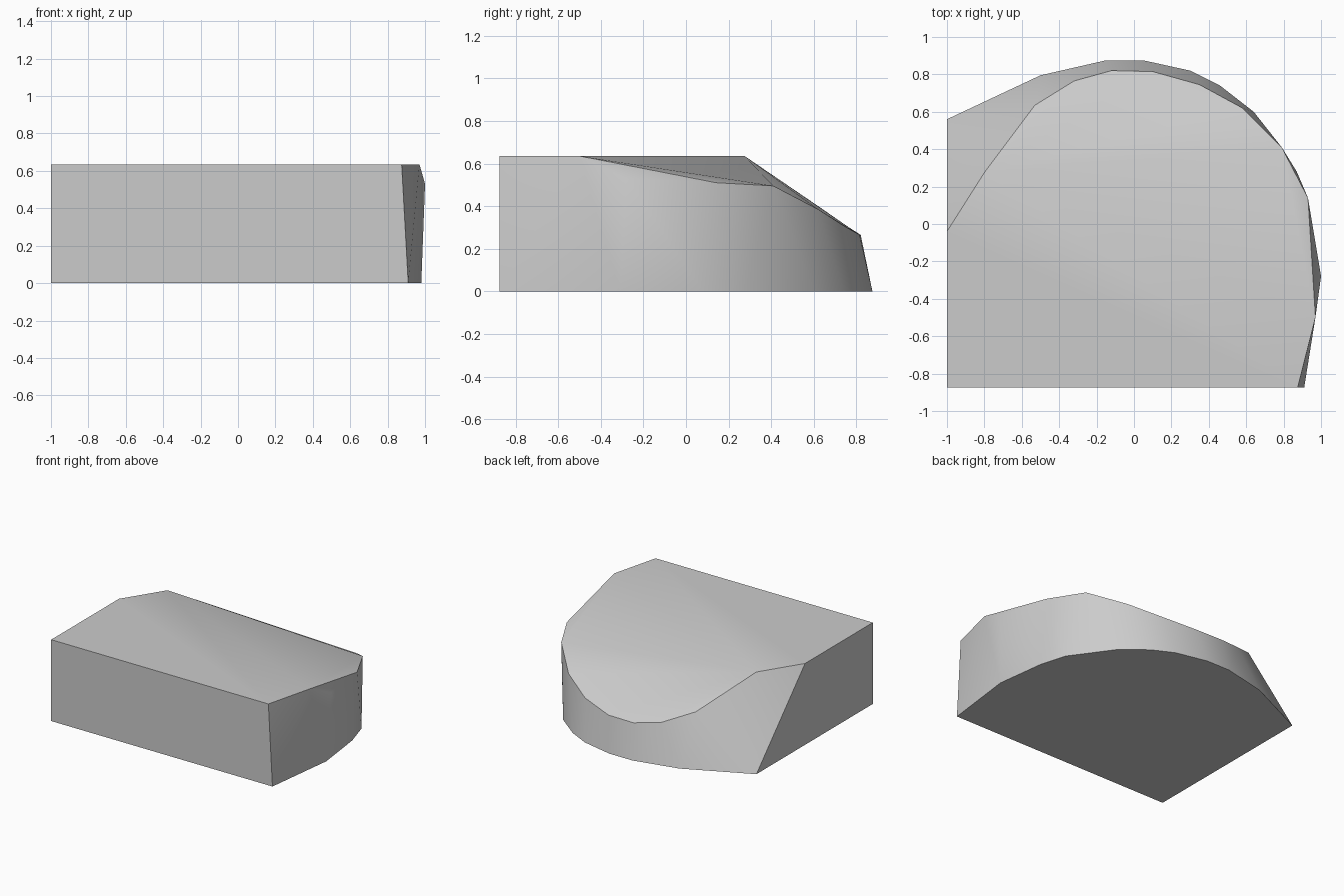
import bpy, bmesh
from mathutils import Vector

cube = bpy.data.objects.get("Cube")
if cube:
    bpy.data.objects.remove(cube, do_unlink=True)

H = 0.635      # height of the flat deck
FRONT = -0.875

grey = bpy.data.materials.new("light_grey")
grey.use_nodes = True
grey.diffuse_color = (0.6, 0.6, 0.6, 1)
grey.node_tree.nodes["Principled BSDF"].inputs["Base Color"].default_value = grey.diffuse_color

bm = bmesh.new()
group = {}     # face -> name of the surface it belongs to


def verts(points):
    return [bm.verts.new(p) for p in points]


def add(name, *corners):
    group[bm.faces.new(corners)] = name


def zip_strip(name, low, high):
    """Join two chains with triangles along the shorter diagonal."""
    i = j = 0
    while i < len(low) - 1 or j < len(high) - 1:
        up = (low[i].co - high[j + 1].co).length if j < len(high) - 1 else 99
        along = (low[i + 1].co - high[j].co).length if i < len(low) - 1 else 99
        if along < up:
            add(name, low[i], low[i + 1], high[j])
            i += 1
        else:
            add(name, low[i], high[j + 1], high[j])
            j += 1


# Curved foot and rim, from the front right corner round to the left wall
foot = verts((x, y, 0) for x, y in [
    (.91, FRONT), (.98, -.31), (.93, .08), (.87, .28), (.64, .6), (.46, .74),
    (.3, .82), (.05, .875), (-.15, .875), (-.5, .795), (-1, .56)])
rim = verts([
    (.875, FRONT, H), (.97, -.5, H), (1, -.28, .53), (.93, .14, .51),
    (.79, .41, .495), (.58, .62, .385), (.35, .745, .305), (.1, .815, .265),
    (-.12, .82, .265), (-.32, .765, .3), (-.53, .635, .39), (-.8, .275, H), (-1, -.04, H)])
low_corner, top_corner = verts([(-1, FRONT, 0), (-1, FRONT, H)])

# Curved side, with its bulge under the rim
zip_strip("side", foot, rim)
add("side", rim[1], rim[2], rim[3])

# Flat front, left wall and underside
add("front", low_corner, foot[0], rim[0], top_corner)
add("wall", low_corner, top_corner, rim[-1], foot[-1])
add("base", low_corner, *reversed(foot))

# Deck, flat in front and sloping down at the back
add("deck", top_corner, rim[0], rim[1], rim[-2], rim[-1])
add("deck", rim[1], rim[4], rim[-2])
add("deck", rim[1], rim[3], rim[4])
add("deck", *rim[4:-1])

# Smooth within each surface, sharp between surfaces
bm.normal_update()
for face in bm.faces:
    face.smooth = True
for edge in bm.edges:
    edge.smooth = len({group[f] for f in edge.link_faces}) == 1
bmesh.ops.recalc_face_normals(bm, faces=bm.faces[:])

mesh = bpy.data.meshes.new("rounded_wedge_block")
bm.to_mesh(mesh)
bm.free()
mesh.materials.append(grey)
block = bpy.data.objects.new("rounded_wedge_block", mesh)
bpy.context.collection.objects.link(block)
